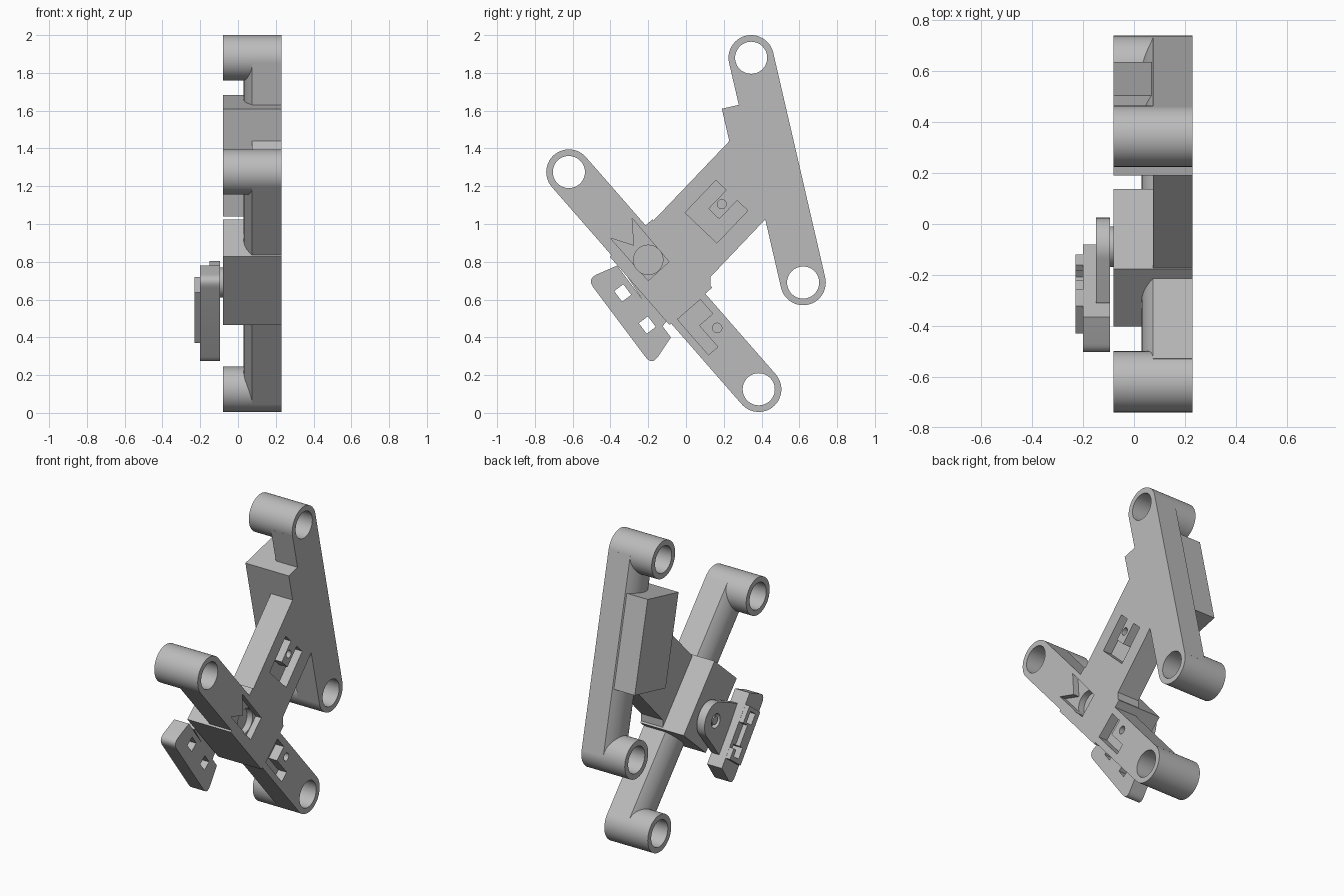
import bpy, bmesh
from math import sin, cos, radians, pi
from mathutils import Vector

cube = bpy.data.objects.get("Cube")
if cube:
    bpy.data.objects.remove(cube)

GREY = (0.5, 0.5, 0.5, 1)
mat = bpy.data.materials.new("plain_grey")
mat.use_nodes = True
mat.diffuse_color = GREY
mat.node_tree.nodes["Principled BSDF"].inputs["Base Color"].default_value = GREY

BACK, FACE, WEB = -0.08, 0.23, 0.075   # depth planes of the frame
R, HOLE = 0.12, 0.085                  # boss and bore radii


def extrude(name, points, vec):
    bm = bmesh.new()
    face = bm.faces.new([bm.verts.new(p) for p in points])
    new = bmesh.ops.extrude_face_region(bm, geom=[face])["geom"]
    bmesh.ops.translate(bm, vec=vec, verts=[g for g in new if isinstance(g, bmesh.types.BMVert)])
    bmesh.ops.recalc_face_normals(bm, faces=bm.faces)
    mesh = bpy.data.meshes.new(name)
    bm.to_mesh(mesh)
    bm.free()
    mesh.materials.append(mat)
    obj = bpy.data.objects.new(name, mesh)
    bpy.context.collection.objects.link(obj)
    return obj


def prism(name, outline, x0, x1):
    return extrude(name, [(x0, p[0], p[1]) for p in outline], (x1 - x0, 0, 0))


def arc(c, r, a0=0, a1=360, n=48):
    full = a1 - a0 == 360
    steps = n if full else n - 1
    return [(c[0] + r * cos(radians(a0 + (a1 - a0) * i / steps)),
             c[1] + r * sin(radians(a0 + (a1 - a0) * i / steps))) for i in range(n)]


def place(origin, u, v, pts):
    return [Vector(origin) + u * a + v * b for a, b in pts]


def rect(origin, u, v, u0, u1, v0, v1):
    return place(origin, u, v, [(u0, v0), (u1, v0), (u1, v1), (u0, v1)])


def fillet(prev, corner, nxt, r, n=8):
    p, c, q = Vector(prev), Vector(corner), Vector(nxt)
    a, b = c + (p - c).normalized() * r, c + (q - c).normalized() * r
    return [a * (1 - t) ** 2 + c * 2 * t * (1 - t) + b * t * t for t in [i / n for i in range(n + 1)]]


def cut(parts, cutters):
    for part in parts:
        bpy.context.view_layer.objects.active = part
        for c in cutters:
            mod = part.modifiers.new("cut", "BOOLEAN")
            mod.operation, mod.solver, mod.object = "DIFFERENCE", "EXACT", c
            bpy.ops.object.modifier_apply(modifier=mod.name)
    for c in cutters:
        bpy.data.objects.remove(c)


def arm(name, a, b):
    # bar with a bowed back, plus a bored boss at each end
    a, b = Vector(a), Vector(b)
    v = (b - a).normalized()
    u = Vector((-v.y, v.x))
    sect = [(-R, FACE), (R, FACE)]
    sect += [(R * cos(pi * i / 24), WEB - 0.045 * (1 - cos(pi * i / 24) ** 2)) for i in range(25)]
    pts = [(x, a.x + u.x * s, a.y + u.y * s) for s, x in sect]
    bar = extrude(name, pts, (0, b.x - a.x, b.y - a.y))
    for tag, c in (("top", a), ("bottom", b)):
        boss = prism(f"{name}_{tag}_boss", arc(c, R), BACK, FACE)
        bore = prism("bore", arc(c, HOLE), -0.3, 0.3)
        cut([boss, bar], [bore])
    return bar, u, v


# the two long arms
front_arm, u1, v1 = arm("front_arm", (-0.62, 1.275), (0.385, 0.125))
rear_arm, u2, v2 = arm("rear_arm", (0.345, 1.88), (0.62, 0.69))

# thick blocks on the arms and the brace joining them
front_block = prism("front_block", rect((-0.1325, 0.745), u1, v1, -0.15, 0.15, -0.24, 0.24), BACK, FACE)
rear_block = prism("rear_block", rect((0.345, 1.88), u2, v2, -0.212, 0.112, 0.228, 0.813), BACK, FACE)
brace = prism("cross_brace", [(-0.18, 1.01), (0.24, 1.45), (0.42, 1.45), (0.5, 1.1),
                              (0.415, 1.02), (0.13, 0.72), (0.13, 0.665)], WEB, FACE)

# U-shaped pocket and pin hole in the brace
bu, bv = Vector((0.69, 0.724)), Vector((0.724, -0.69))
u_pocket = place((-0.005, 1.06), bu, bv, [(0, 0), (0.237, 0), (0.237, 0.075), (0.1, 0.075),
                                         (0.1, 0.155), (0.237, 0.155), (0.237, 0.233), (0, 0.233)])
cut([brace, rear_block], [prism("u_pocket", u_pocket, 0.17, 0.3),
                          prism("pin_hole", arc((0.19, 1.105), 0.024, n=24), 0.13, 0.3)])

# L-shaped pocket, crown pocket and round well in the front arm
l_pocket = place((-0.045, 0.495), u1, v1, [(0, 0), (0.16, 0), (0.16, 0.1), (0.065, 0.1),
                                          (0.065, 0.25), (0, 0.25)])
crown = [(-0.285, 1.03), (-0.09, 0.80), (-0.2, 0.70), (-0.4, 0.925), (-0.275, 0.885)]
cut([front_arm, front_block], [prism("l_pocket", l_pocket, 0.17, 0.3),
                               prism("pin_hole", arc((0.165, 0.45), 0.025, n=24), 0.13, 0.3),
                               prism("crown", crown, 0.19, 0.3),
                               prism("well", arc((-0.2, 0.81), 0.078), 0.15, 0.3)])

# swivel: stub, tapered plate and centre pin
hub = (-0.09, 0.69)
prism("swivel_stub", arc(hub, 0.08), -0.1, BACK)
plate = prism("swivel_plate", arc(hub, 0.115, -45, 115, 24) + [(-0.31, 0.72), (-0.13, 0.45)], -0.15, -0.095)
cut([plate], [prism("hub_recess", arc(hub, 0.045), -0.2, -0.12)])
prism("swivel_pin", arc(hub, 0.026, n=24), -0.145, -0.11)

# pad with two rounded outer corners and a notched clip on its back
p = [(-0.525, 0.71), (-0.365, 0.78), (-0.08, 0.40), (-0.18, 0.25)]
pad = prism("pad", fillet(p[3], p[0], p[1], 0.06) + [p[1], p[2]] + fillet(p[2], p[3], p[0], 0.06), -0.2, -0.095)
cu, cv = Vector((0.8, 0.6)), Vector((0.6, -0.8))
clip = prism("pad_clip", place((-0.275, 0.545), cu, cv, [
    (-0.068, -0.168), (0.068, -0.168), (0.068, -0.06), (0.015, -0.06),
    (0.015, 0.1), (0.068, 0.1), (0.068, 0.168), (-0.068, 0.168)]), -0.23, -0.2)
slots = [prism("slot", rect(c, cu, cv, -0.03, 0.03, -0.035, 0.035), -0.3, -0.05)
         for c in ((-0.335, 0.635), (-0.205, 0.465))]
cut([pad, clip], slots)

# smooth the round surfaces, keep the edges sharp
for obj in bpy.context.collection.objects:
    if obj.type == "MESH":
        bpy.ops.object.select_all(action="DESELECT")
        obj.select_set(True)
        bpy.context.view_layer.objects.active = obj
        bpy.ops.object.shade_smooth_by_angle(angle=radians(30))
